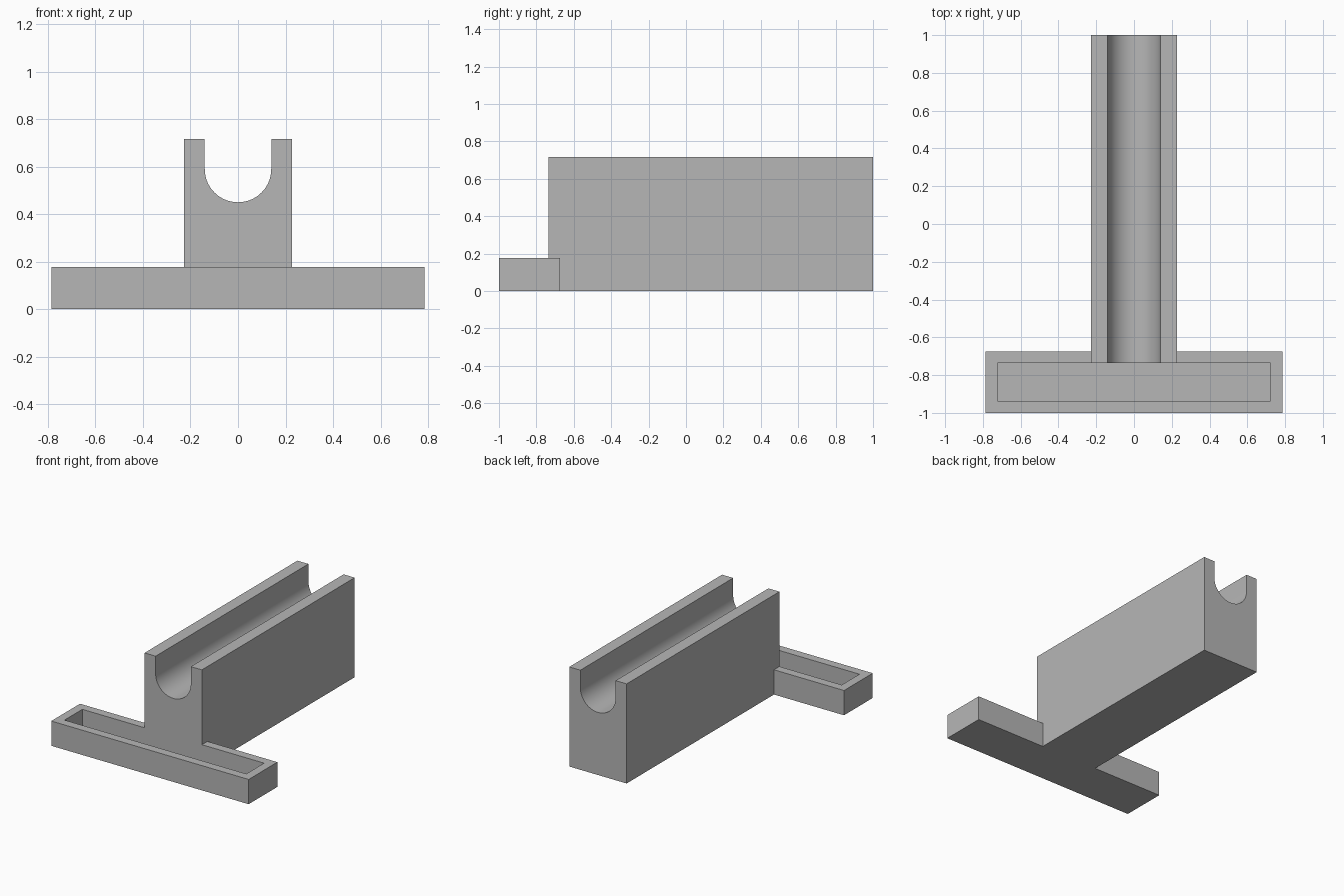
import bpy, bmesh, math

default = bpy.data.objects.get("Cube")
if default:
    bpy.data.objects.remove(default, do_unlink=True)

grey = bpy.data.materials.new("plain_grey")
grey.use_nodes = True
grey.diffuse_color = (0.47, 0.47, 0.47, 1)
grey.node_tree.nodes["Principled BSDF"].inputs["Base Color"].default_value = grey.diffuse_color

HALF_RAIL, RAIL_TOP = 0.228, 0.716
GROOVE_R, GROOVE_Z = 0.14, 0.59
HALF_TRAY, TRAY_TOP = 0.785, 0.178
FRONT, TRAY_BACK, BACK = -1.0, -0.674, 1.0
WALL, FLOOR = 0.062, 0.06


def prism(name, points, direction):
    """Extrude a closed outline of 3D points along a vector."""
    bm = bmesh.new()
    face = bm.faces.new([bm.verts.new(p) for p in points])
    ext = bmesh.ops.extrude_face_region(bm, geom=[face])
    moved = [v for v in ext["geom"] if isinstance(v, bmesh.types.BMVert)]
    bmesh.ops.translate(bm, verts=moved, vec=direction)
    bmesh.ops.recalc_face_normals(bm, faces=bm.faces)
    mesh = bpy.data.meshes.new(name)
    bm.to_mesh(mesh)
    bm.free()
    mesh.materials.append(grey)
    obj = bpy.data.objects.new(name, mesh)
    bpy.context.collection.objects.link(obj)
    return obj


def rectangle(hx, y0, y1, z):
    return [(-hx, y0, z), (hx, y0, z), (hx, y1, z), (-hx, y1, z)]


def combine(target, tool, operation):
    """Apply a boolean and discard the tool."""
    mod = target.modifiers.new("combine", "BOOLEAN")
    mod.operation, mod.object, mod.solver = operation, tool, "EXACT"
    bpy.context.view_layer.objects.active = target
    bpy.ops.object.modifier_apply(modifier=mod.name)
    bpy.data.objects.remove(tool, do_unlink=True)


# Rail block with a round-bottomed groove
start = TRAY_BACK - WALL
steps = 40
groove = [(GROOVE_R * math.cos(a), start, GROOVE_Z - GROOVE_R * math.sin(a))
          for a in (math.pi * i / steps for i in range(steps + 1))]
outline = [(-HALF_RAIL, start, RAIL_TOP), (-HALF_RAIL, start, 0),
           (HALF_RAIL, start, 0), (HALF_RAIL, start, RAIL_TOP),
           (GROOVE_R, start, RAIL_TOP), *groove, (-GROOVE_R, start, RAIL_TOP)]
rail = prism("grooved_rail", outline, (0, BACK - start, 0))

# Cross tray with an open pocket
body = prism("rail_and_tray", rectangle(HALF_TRAY, FRONT, TRAY_BACK, 0), (0, 0, TRAY_TOP))
combine(body, rail, "UNION")
pocket = prism("pocket_cutter", rectangle(HALF_TRAY - WALL, FRONT + WALL, start, FLOOR), (0, 0, 0.12))
pocket.hide_render = True
combine(body, pocket, "DIFFERENCE")

# Smooth groove, crisp edges
bpy.ops.object.select_all(action="DESELECT")
body.select_set(True)
bpy.context.view_layer.objects.active = body
bpy.ops.object.shade_smooth_by_angle(angle=math.radians(30))
